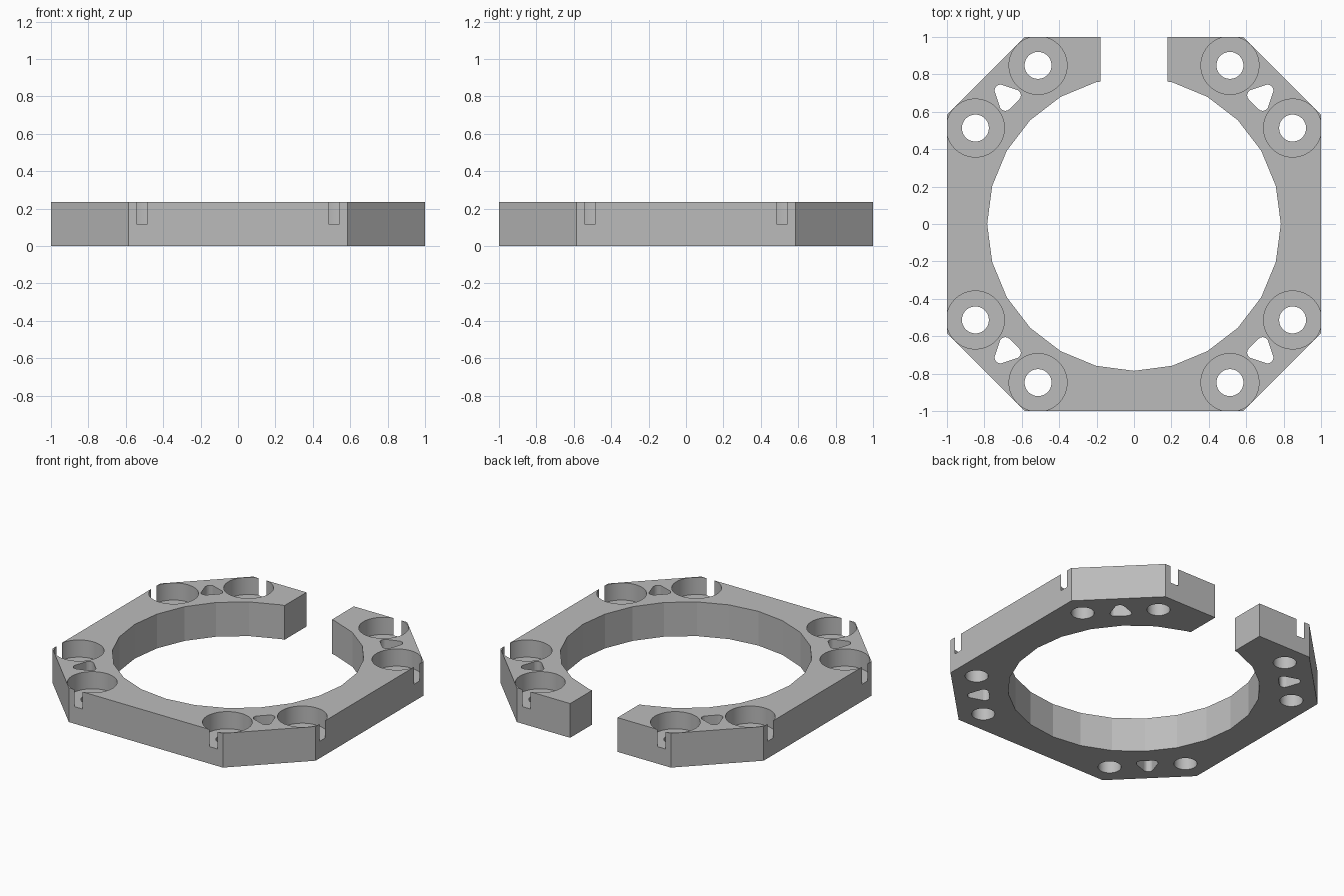
import bpy, bmesh, math
from mathutils import Vector

cube = bpy.data.objects.get("Cube")
if cube:
    bpy.data.objects.remove(cube, do_unlink=True)

HEIGHT, LEDGE = 0.235, 0.117
CORNER = 0.585
BORE_NEAR, BORE_FAR = 0.513, 0.848

grey = bpy.data.materials.new("plain grey")
grey.use_nodes = True
grey.diffuse_color = (0.5, 0.5, 0.5, 1)
grey.node_tree.nodes["Principled BSDF"].inputs["Base Color"].default_value = (0.5, 0.5, 0.5, 1)


def circle(cx, cy, radius, sides):
    return [(cx + radius * math.cos(math.tau * i / sides),
             cy + radius * math.sin(math.tau * i / sides)) for i in range(sides)]


def prisms(name, outlines, z0, z1):
    """One object holding an upright prism for each outline."""
    bm = bmesh.new()
    for outline in outlines:
        face = bm.faces.new([bm.verts.new((x, y, z0)) for x, y in outline])
        new = bmesh.ops.extrude_face_region(bm, geom=[face])["geom"]
        top = [v for v in new if isinstance(v, bmesh.types.BMVert)]
        bmesh.ops.translate(bm, verts=top, vec=Vector((0, 0, z1 - z0)))
    bmesh.ops.recalc_face_normals(bm, faces=bm.faces)
    mesh = bpy.data.meshes.new(name)
    bm.to_mesh(mesh)
    bm.free()
    mesh.materials.append(grey)
    obj = bpy.data.objects.new(name, mesh)
    bpy.context.collection.objects.link(obj)
    return obj


def rounded_triangle(sx, sy):
    """Slot between two bores, its point towards the chamfered corner."""
    r, steps, points = 0.031, 8, []
    for cx, cy, start in ((0.714, 0.714, -22), (0.636, 0.688, 112), (0.688, 0.636, 225)):
        sweep = {-22: 134, 112: 113, 225: 113}[start]
        for i in range(steps + 1):
            a = math.radians(start + sweep * i / steps)
            points.append((sx * (cx + r * math.cos(a)), sy * (cy + r * math.sin(a))))
    return points


# Octagonal plate
octagon = [(CORNER, -1), (1, -CORNER), (1, CORNER), (CORNER, 1),
           (-CORNER, 1), (-1, CORNER), (-1, -CORNER), (-CORNER, -1)]
ring = prisms("split_octagonal_ring", [octagon], 0, HEIGHT)

# Cutters for the opening, back gap, counterbores, bolt holes and slots
signs = [(sx, sy) for sx in (-1, 1) for sy in (-1, 1)]
bores = [(sx * a, sy * b) for sx, sy in signs
         for a, b in ((BORE_NEAR, BORE_FAR), (BORE_FAR, BORE_NEAR))]
gap = [(-0.18, 0.5), (0.18, 0.5), (0.18, 1.2), (-0.18, 1.2)]
cutters = [
    prisms("centre_cutter", [circle(0, 0, 0.785, 24)], -0.1, 0.4),
    prisms("gap_cutter", [gap], -0.1, 0.4),
    prisms("counterbore_cutter", [circle(x, y, 0.155, 64) for x, y in bores], LEDGE, 0.4),
    prisms("bolt_hole_cutter", [circle(x, y, 0.072, 48) for x, y in bores], -0.1, 0.4),
    prisms("slot_cutter", [rounded_triangle(sx, sy) for sx, sy in signs], -0.1, 0.4),
]

bpy.ops.object.select_all(action='DESELECT')
bpy.context.view_layer.objects.active = ring
ring.select_set(True)
for cutter in cutters:
    cutter.hide_render = True
    cut = ring.modifiers.new(cutter.name, 'BOOLEAN')
    cut.operation, cut.solver, cut.object = 'DIFFERENCE', 'EXACT', cutter
    bpy.ops.object.modifier_apply(modifier=cut.name)
    bpy.data.objects.remove(cutter, do_unlink=True)

# Round bores shade smoothly, the faceted opening stays flat
bpy.ops.object.shade_smooth_by_angle(angle=math.radians(10))
